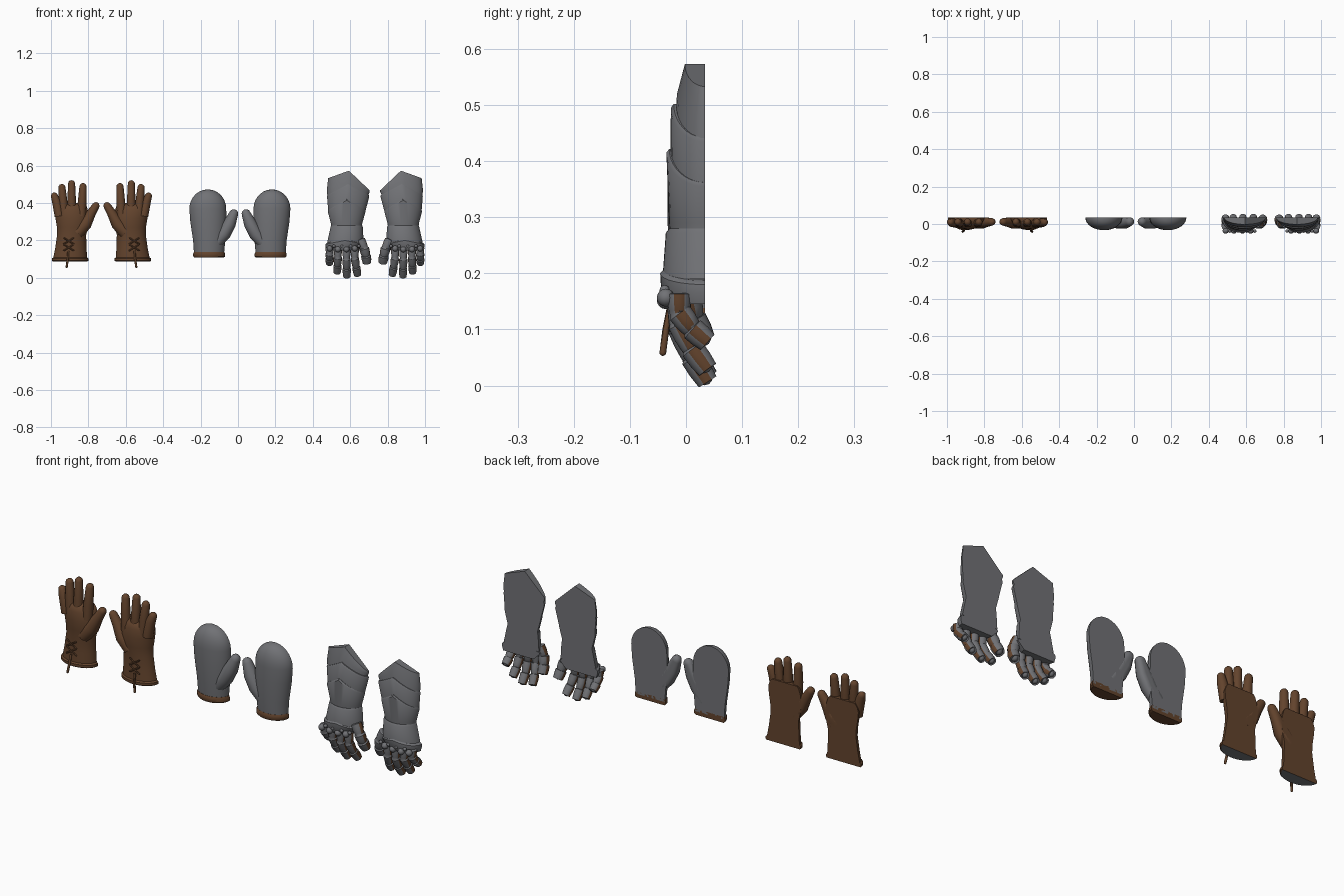
import bpy, bmesh
from math import sin, cos, pi, radians
from mathutils import Vector

if "Cube" in bpy.data.objects:
    bpy.data.objects.remove(bpy.data.objects["Cube"])

BACK = 0.034   # every glove is flat on this plane


def material(name, rgb):
    m = bpy.data.materials.new(name)
    m.use_nodes = True
    m.diffuse_color = (*rgb, 1)
    m.node_tree.nodes["Principled BSDF"].inputs["Base Color"].default_value = (*rgb, 1)
    return m


LEATHER = material("brown leather", (0.125, 0.057, 0.026))
STEEL = material("grey steel", (0.165, 0.168, 0.18))


def finish(name, bm, mats, place, rule=None, angle=40):
    """Place (or mirror) the part, colour its faces by the rule and shade it."""
    centre, side = place
    bmesh.ops.remove_doubles(bm, verts=bm.verts, dist=0.0003)
    for v in bm.verts:
        v.co.x = centre + side * v.co.x
    bmesh.ops.recalc_face_normals(bm, faces=bm.faces)
    bm.normal_update()
    if rule:
        for f in bm.faces:
            f.material_index = int(rule(f.normal))
    mesh = bpy.data.meshes.new(name)
    bm.to_mesh(mesh)
    bm.free()
    ob = bpy.data.objects.new(name, mesh)
    bpy.context.collection.objects.link(ob)
    for m in mats:
        mesh.materials.append(m)
    bpy.ops.object.select_all(action="DESELECT")
    ob.select_set(True)
    bpy.context.view_layer.objects.active = ob
    bpy.ops.object.shade_smooth_by_angle(angle=radians(angle))


def skin(bm, rings):
    for a, b in zip(rings, rings[1:]):
        for i in range(len(a)):
            j = (i + 1) % len(a)
            bm.faces.new((a[i], a[j], b[j], b[i]))


def shell(name, rows, mats, place, rule=None, n=20):
    """Domed relief; rows are left x, right x, z, depth, left drop, right drop."""
    bm = bmesh.new()
    rings = []
    for row in rows:
        xl, xr, z, depth, dl, dr = (*row, 0, 0)[:6]
        front, back = [], []
        for i in range(n + 1):
            t = pi * i / n
            u = -cos(t)
            x = (xl + xr) / 2 + u * (xr - xl) / 2
            zz = z - abs(u) * (dl if u < 0 else dr)
            front.append(bm.verts.new((x, BACK - depth * sin(t), zz)))
            back.append(bm.verts.new((x, BACK, zz)))
        rings.append(front + back[::-1])
    skin(bm, rings)
    for ring in (rings[0], rings[-1]):
        for i in range(n):
            bm.faces.new((ring[i], ring[i + 1], ring[-2 - i], ring[-1 - i]))
    finish(name, bm, mats, place, rule)


def tube(name, path, mats, place, rule=None, flat=True, n=14):
    """Digit along points (x, y, z, radius) with a rounded tip."""
    pts = [(Vector(p[:3]), p[3]) for p in path]
    tip, r = pts.pop()
    d = (tip - pts[-1][0]).normalized()
    pts += [(tip - d * r * k, r * s) for k, s in ((1, 1), (0.5, 0.87), (0.13, 0.5), (0, 0.05))]
    bm = bmesh.new()
    rings = []
    for i, (p, r) in enumerate(pts):
        t = pts[min(i + 1, len(pts) - 1)][0] - pts[max(i - 1, 0)][0]
        side = t.cross(Vector((0, 1, 0))).normalized()
        up = side.cross(t).normalized()
        ring = []
        for k in range(n):
            a = 2 * pi * k / n
            v = p + side * r * cos(a) + up * r * sin(a)
            if flat:
                v.y = min(v.y, BACK)
            ring.append(bm.verts.new(v))
        rings.append(ring)
    skin(bm, rings)
    bm.faces.new(rings[0])
    bm.faces.new(rings[-1])
    finish(name, bm, mats, place, rule, 45 if flat else 32)


def ball(name, co, r, mats, place):
    bm = bmesh.new()
    bmesh.ops.create_uvsphere(bm, u_segments=14, v_segments=8, radius=r)
    bmesh.ops.translate(bm, verts=bm.verts, vec=co)
    finish(name, bm, mats, place)


def leather_glove(place, label):
    # palm and cuff, with a grey lining showing in the opening
    shell(label + "_leather_palm", [
        (-0.26, -0.075, 0.088, 0.062), (-0.265, -0.07, 0.092, 0.066), (-0.265, -0.07, 0.104, 0.066),
        (-0.257, -0.077, 0.11, 0.06), (-0.247, -0.08, 0.16, 0.058), (-0.237, -0.082, 0.23, 0.055),
        (-0.238, -0.072, 0.27, 0.06), (-0.246, -0.066, 0.32, 0.063), (-0.25, -0.072, 0.36, 0.058),
        (-0.242, -0.08, 0.385, 0.05), (-0.23, -0.09, 0.4, 0.03)],
        [LEATHER, STEEL], place, lambda nrm: nrm.z < -0.95)
    # fingers
    for finger, base, tip, top in (("little", -0.225, -0.258, 0.455), ("ring", -0.198, -0.213, 0.502),
                                   ("middle", -0.158, -0.16, 0.522), ("index", -0.108, -0.098, 0.507)):
        tube(f"{label}_leather_{finger}_finger",
             [(base, 0.006, 0.33, 0.025), ((base + tip) / 2, 0.006, 0.41, 0.023), (tip, 0.012, top, 0.019)],
             [LEATHER], place)
    tube(label + "_leather_thumb", [(-0.13, 0.01, 0.24, 0.035), (-0.085, 0.008, 0.29, 0.034),
         (-0.055, 0.01, 0.345, 0.025), (-0.02, 0.012, 0.402, 0.02)], [LEATHER], place)
    # crossed lacing and hanging cord
    for i in range(2):
        z = 0.145 + i * 0.035
        for s in (-1, 1):
            tube(f"{label}_lace", [(-0.175 - s * 0.028, -0.026, z, 0.004),
                 (-0.175, -0.03, z + 0.017, 0.004), (-0.175 + s * 0.028, -0.026, z + 0.035, 0.004)],
                 [LEATHER], place, n=6)
    tube(label + "_cord", [(-0.177, -0.028, 0.145, 0.005), (-0.18, -0.036, 0.1, 0.006),
         (-0.187, -0.042, 0.053, 0.006)], [LEATHER], place, n=8)


def mitten(place, label):
    # body rounding over at the top
    rows = [(-0.245, -0.085, 0.125, 0.058), (-0.25, -0.078, 0.2, 0.064),
            (-0.265, -0.072, 0.3, 0.067), (-0.27, -0.073, 0.37, 0.067)]
    for k in range(1, 8):
        a = k / 7 * pi / 2 * 0.97
        w = 0.0985 * cos(a)
        rows.append((-0.1715 - w, -0.1715 + w, 0.37 + 0.103 * sin(a), 0.067 * cos(a) ** 0.8))
    shell(label + "_mitten_body", rows, [STEEL], place)
    tube(label + "_mitten_thumb", [(-0.13, 0.012, 0.18, 0.03), (-0.085, 0.01, 0.235, 0.036),
         (-0.055, 0.01, 0.29, 0.034), (-0.024, 0.014, 0.365, 0.024)], [STEEL], place)
    shell(label + "_mitten_trim", [(-0.243, -0.087, 0.108, 0.06), (-0.249, -0.079, 0.114, 0.064),
          (-0.25, -0.079, 0.13, 0.064), (-0.246, -0.083, 0.138, 0.06)], [LEATHER], place)


def gauntlet(place, label):
    # overlapping cuff plates with peaked upper edges
    for name, rows in {
        "upper_plate": [(-0.25, -0.06, 0.45, 0.055, 0.06, 0.06), (-0.257, -0.028, 0.52, 0.05, 0.05, 0.06),
                        (-0.25, -0.028, 0.573, 0.036, 0.04, 0.105)],
        "middle_plate": [(-0.248, -0.055, 0.39, 0.062, 0.05, 0.05), (-0.256, -0.03, 0.495, 0.061, 0.06, 0.06),
                         (-0.254, -0.032, 0.502, 0.056, 0.06, 0.06)],
        "lower_plate": [(-0.233, -0.07, 0.265, 0.062), (-0.235, -0.068, 0.29, 0.064),
                        (-0.252, -0.05, 0.415, 0.069, 0.06, 0.06), (-0.25, -0.052, 0.422, 0.064, 0.06, 0.06)],
        "wrist_plate": [(-0.255, -0.06, 0.19, 0.076), (-0.237, -0.065, 0.272, 0.07), (-0.234, -0.068, 0.28, 0.064)],
        "hand_plate": [(-0.258, -0.09, 0.145, 0.066), (-0.264, -0.07, 0.165, 0.078),
                       (-0.264, -0.055, 0.2, 0.08, 0.02, 0.02), (-0.258, -0.06, 0.207, 0.074, 0.02, 0.02)],
    }.items():
        shell(f"{label}_{name}", rows, [STEEL], place)

    # jointed digits: each plate flares, then steps in; leather along the sides
    def digit(name, path, r):
        pts = []
        for a, b in zip(path, path[1:]):
            a, b = Vector(a), Vector(b)
            for f, k in ((0, 0.88), (0.06, 1.1), (0.5, 1.08), (0.92, 0.95)):
                pts.append((*a.lerp(b, f), r * k))
        pts.append((*path[-1], r * 0.8))
        tube(name, pts, [STEEL, LEATHER], place, lambda nrm: abs(nrm.x) > 0.86, False)

    for finger, x, tx, tip in (("little", -0.242, -0.243, 0.075), ("ring", -0.198, -0.202, 0.025),
                               ("middle", -0.152, -0.15, 0.003), ("index", -0.108, -0.092, 0.012)):
        h = 0.165 - tip
        digit(f"{label}_steel_{finger}_finger", [(x, -0.012, 0.165), (x, -0.012, 0.165 - h * 0.38),
              ((x + tx) / 2, 0.01, 0.165 - h * 0.7), (tx, 0.041, tip)], 0.02)
        ball(f"{label}_{finger}_knuckle", (x, -0.036, 0.15 + 0.1 * abs(x + 0.175)), 0.016, [STEEL], place)
        ball(f"{label}_{finger}_rivet", (x + 0.022, -0.038, 0.17), 0.009, [STEEL], place)
    digit(label + "_steel_thumb", [(-0.08, 0.004, 0.205), (-0.058, 0.0, 0.16),
          (-0.048, 0.01, 0.12), (-0.042, 0.032, 0.078)], 0.024)


# three mirrored pairs in a row
for side, label in ((1, "right"), (-1, "left")):
    leather_glove((-0.73, side), label)
    mitten((0.01, side), label)
    gauntlet((0.732, side), label)
